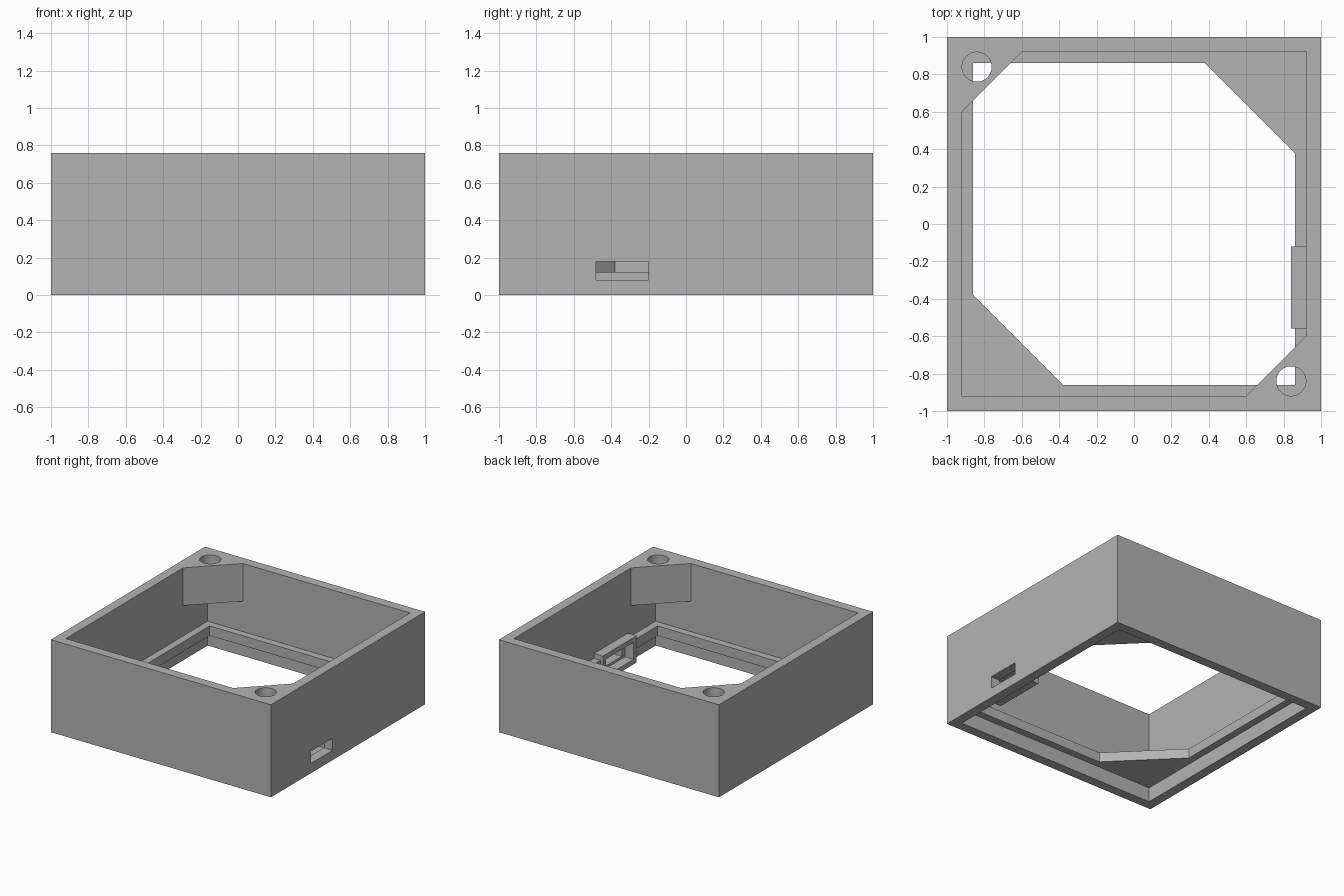
import bpy
import bmesh
import math

cube = bpy.data.objects.get("Cube")
if cube:
    bpy.data.objects.remove(cube, do_unlink=True)

HEIGHT = 0.76
INNER = 0.92           # half width between the walls
OPENING = 0.86         # half width of the floor opening
LEDGE = (0.12, 0.20)   # bottom and top of the inner ledge
BOSS_BOTTOM = 0.45

gray = bpy.data.materials.new("plain gray")
gray.use_nodes = True
color = (0.45, 0.45, 0.45, 1)
gray.diffuse_color = color
gray.node_tree.nodes["Principled BSDF"].inputs["Base Color"].default_value = color


def prism(name, outline, z0, z1):
    """Extrude a counter-clockwise outline from z0 to z1."""
    bm = bmesh.new()
    face = bm.faces.new([bm.verts.new((x, y, z0)) for x, y in outline])
    top = bmesh.ops.extrude_face_region(bm, geom=[face])["geom"]
    verts = [v for v in top if isinstance(v, bmesh.types.BMVert)]
    bmesh.ops.translate(bm, vec=(0, 0, z1 - z0), verts=verts)
    bmesh.ops.recalc_face_normals(bm, faces=bm.faces)
    mesh = bpy.data.meshes.new(name)
    bm.to_mesh(mesh)
    bm.free()
    mesh.materials.append(gray)
    obj = bpy.data.objects.new(name, mesh)
    bpy.context.collection.objects.link(obj)
    return obj


def rect(x0, x1, y0, y1):
    return [(x0, y0), (x1, y0), (x1, y1), (x0, y1)]


def square(h):
    return rect(-h, h, -h, h)


def circle(cx, cy, r, n=48):
    steps = [math.tau * i / n for i in range(n)]
    return [(cx + r * math.cos(a), cy + r * math.sin(a)) for a in steps]


def clipped_square(h, c, s):
    """Square with two opposite corners cut; s=1 cuts (+,+) and (-,-)."""
    pts = [(h, c), (c, h), (-h, h), (-h, -c), (-c, -h), (h, -h)]
    return pts if s > 0 else [(-x, y) for x, y in reversed(pts)]


def combine(target, tool, operation="DIFFERENCE"):
    mod = target.modifiers.new(tool.name, "BOOLEAN")
    mod.operation = operation
    mod.solver = "EXACT"
    mod.object = tool
    bpy.context.view_layer.objects.active = target
    bpy.ops.object.modifier_apply(modifier=mod.name)
    bpy.data.objects.remove(tool, do_unlink=True)


body = prism("enclosure_frame", square(1), 0, HEIGHT)

# Cavity: corner bosses stay at the top, a ledge with two gussets below
combine(body, prism("upper_cavity", clipped_square(INNER, 0.6, -1), BOSS_BOTTOM - 0.1, HEIGHT + 0.1))
combine(body, prism("middle_cavity", square(INNER), LEDGE[1], BOSS_BOTTOM))
combine(body, prism("bottom_recess", square(INNER), -0.1, LEDGE[0]))
combine(body, prism("floor_opening", clipped_square(OPENING, 0.38, 1), 0.05, 0.3))

# Screw holes through the bosses
for side in (-1, 1):
    combine(body, prism("screw_hole", circle(0.84 * side, -0.84 * side, 0.079), BOSS_BOTTOM - 0.02, HEIGHT + 0.1))

# Port bracket on the inside of the left wall, with its pocket and slot
combine(body, prism("port_bracket", rect(0.84, 0.96, -0.56, -0.12), 0.02, 0.24), "UNION")
combine(body, prism("port_pocket", rect(0.8, INNER, -0.52, -0.16), 0.06, 0.20))
combine(body, prism("port_slot", rect(0.88, 1.1, -0.48, -0.2), 0.08, 0.18))

bpy.ops.object.select_all(action="DESELECT")
body.select_set(True)
bpy.context.view_layer.objects.active = body
bpy.ops.object.shade_smooth_by_angle(angle=math.radians(30))
